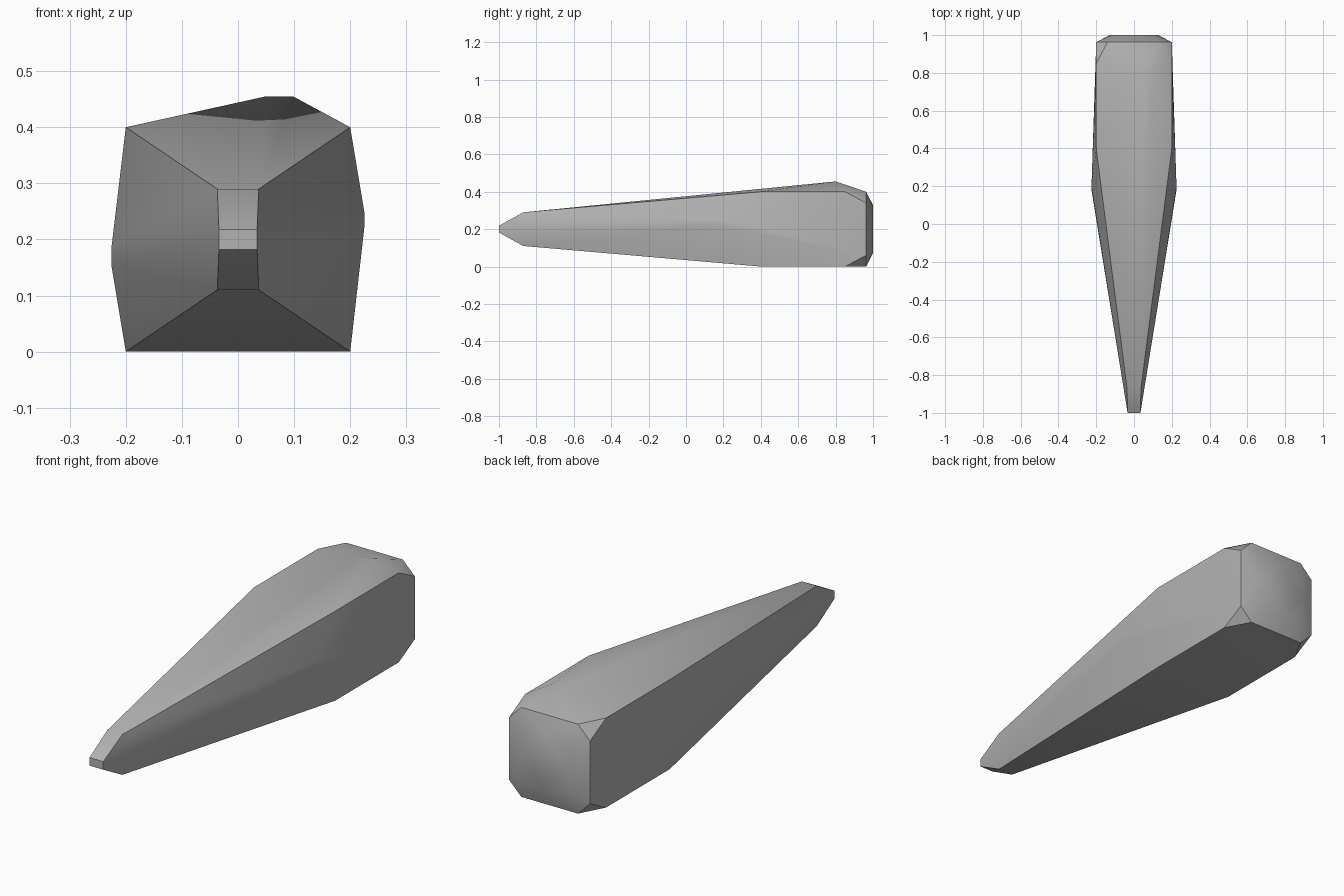
import bpy
import bmesh
import math

cube = bpy.data.objects.get("Cube")
if cube:
    bpy.data.objects.remove(cube, do_unlink=True)

# Single stone grey material
stone = bpy.data.materials.new("stone_grey")
stone.use_nodes = True
grey = (0.45, 0.45, 0.45, 1)
stone.diffuse_color = grey
stone.node_tree.nodes["Principled BSDF"].inputs["Base Color"].default_value = grey

MID = 0.2  # height of the long axis


def corners(x, y, h):
    """Four corners of a rectangle across the long axis."""
    return [(sx * x, y, MID + sz * h) for sx in (-1, 1) for sz in (-1, 1)]


points = []
# Blunt tip and its wedge
points += corners(0.034, -1.0, 0.018)
points += corners(0.037, -0.87, 0.09)
# Square body with clipped rear corners
points += corners(0.2, 0.4, 0.2)
points += corners(0.2, 0.85, 0.2)
points += corners(0.2, 0.963, 0.14)
points += corners(0.14, 0.963, 0.2)
# Bulges on the flanks
points += [(-0.225, 0.18, 0.15), (-0.225, 0.2, 0.19)]
points += [(0.225, 0.18, 0.22), (0.225, 0.2, 0.25)]
# Off-centre hump on the top
points += [(0.05, 0.8, 0.455), (0.098, 0.8, 0.455)]
# Round rear end
SIDES = 16
for i in range(SIDES):
    a = 2 * math.pi * i / SIDES
    points.append((0.128 * math.cos(a), 1.0, MID + 0.128 * math.sin(a)))

# Skin the points into one faceted spike
bm = bmesh.new()
for p in points:
    bm.verts.new(p)
hull = bmesh.ops.convex_hull(bm, input=bm.verts)
loose = [v for v in bm.verts if not v.link_faces]
bmesh.ops.delete(bm, geom=loose, context="VERTS")
bmesh.ops.dissolve_limit(bm, angle_limit=math.radians(0.5),
                         verts=bm.verts, edges=bm.edges)
bmesh.ops.recalc_face_normals(bm, faces=bm.faces)
mesh = bpy.data.meshes.new("stone_spike")
bm.to_mesh(mesh)
bm.free()
mesh.materials.append(stone)

spike = bpy.data.objects.new("stone_spike", mesh)
bpy.context.collection.objects.link(spike)
bpy.ops.object.select_all(action="DESELECT")
spike.select_set(True)
bpy.context.view_layer.objects.active = spike
bpy.ops.object.shade_smooth_by_angle(angle=math.radians(32))
